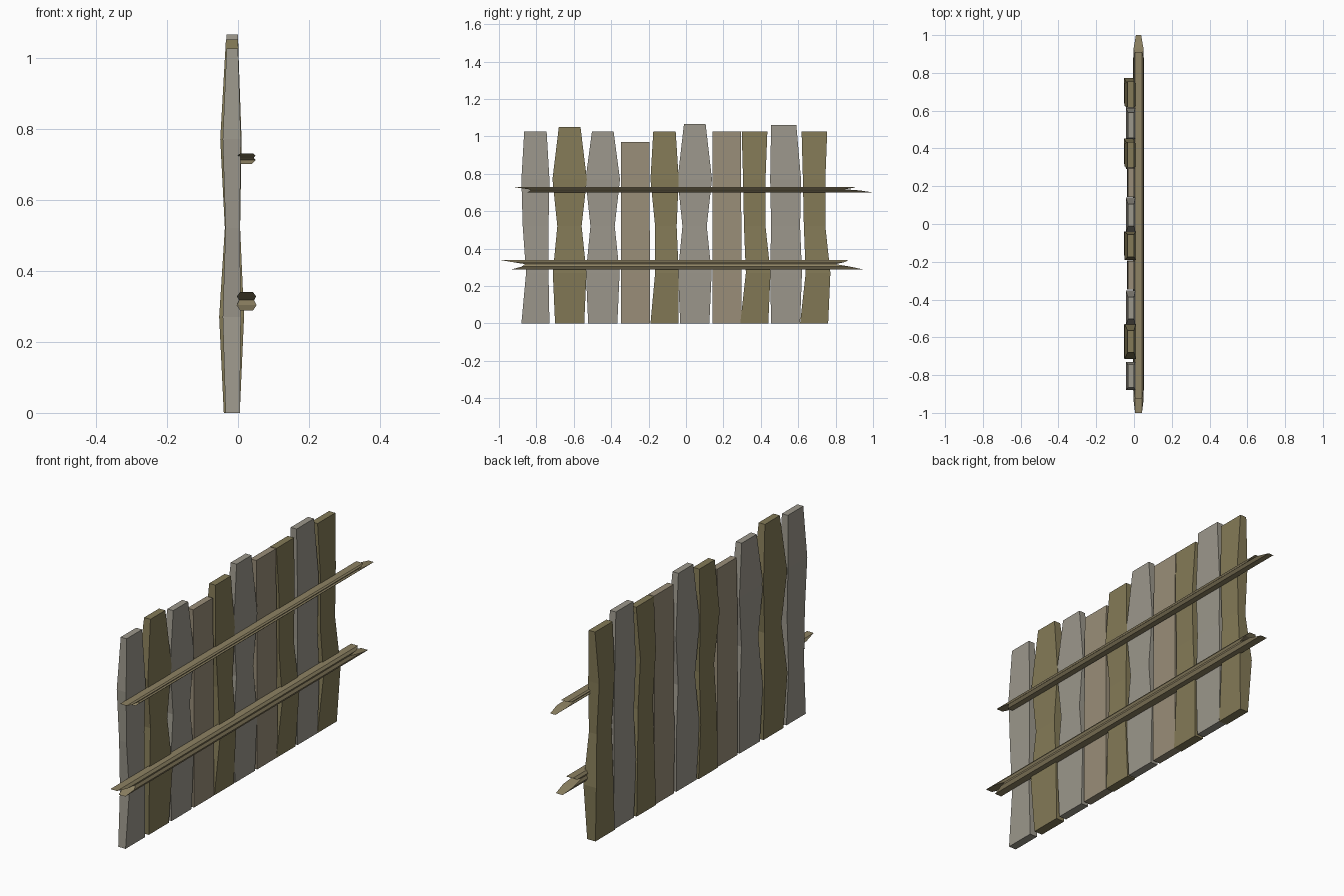
import bpy, bmesh

if "Cube" in bpy.data.objects:
    bpy.data.objects.remove(bpy.data.objects["Cube"])

def material(name, rgb):
    m = bpy.data.materials.new(name)
    m.diffuse_color = (*rgb, 1)
    m.use_nodes = True
    m.node_tree.nodes["Principled BSDF"].inputs["Base Color"].default_value = m.diffuse_color
    return m

MATS = {
    "grey": material("grey_wood", (0.33, 0.31, 0.26)),
    "brown": material("brown_wood", (0.23, 0.195, 0.095)),
    "tan": material("tan_wood", (0.32, 0.27, 0.19)),
    "rail": material("rail_wood", (0.27, 0.225, 0.125)),
}

def loft(name, rings, mat, cap):
    """Skin closed rings; cap(ring) gives the faces closing each end."""
    bm = bmesh.new()
    vr = [[bm.verts.new(p) for p in r] for r in rings]
    n = len(vr[0])
    for a, b in zip(vr, vr[1:]):
        for i in range(n):
            j = (i + 1) % n
            bm.faces.new((a[i], a[j], b[j], b[i]))
    for end in (vr[0], vr[-1]):
        for f in cap(end):
            bm.faces.new(f)
    bmesh.ops.recalc_face_normals(bm, faces=bm.faces[:])
    me = bpy.data.meshes.new(name)
    bm.to_mesh(me)
    bm.free()
    me.materials.append(MATS[mat])
    ob = bpy.data.objects.new(name, me)
    bpy.context.collection.objects.link(ob)

# Plank outlines: left and right y offsets at five heights
SHAPES = {
    "hourglass": ((-.078, -.09, -.066, -.092, -.058), (.078, .09, .064, .092, .058)),
    "straight": ((-.078,) * 5, (.078, .078, .076, .074, .074)),
    "curved": ((-.075, -.045, -.055, -.06, -.067), (.075, .087, .06, .06, .07)),
    "bent": ((-.075, -.05, -.05, -.075, -.06), (.075, .076, .065, .076, .06)),
    "slim": ((-.075, -.05, -.068, -.075, -.06), (.075, .07, .07, .075, .06)),
    "broad": ((-.075, -.08, -.075, -.08, -.075), (.08, .09, .08, .085, .06)),
}
# Plank thickness: back and front x at the same heights
DEPTHS = {
    "grey": ((-.035, -.043, -.035, -.043, -.032), (.005, .008, .005, .008, 0)),
    "tan": ((-.035, -.036, -.035, -.035, -.032), (.005, .005, .004, .003, 0)),
    "brown": ((-.04, -.053, -.037, -.05, -.034), (.005, .017, .006, .01, 0)),
}
PLANKS = [
    ("grey", "slim", -.805, 1.025), ("brown", "hourglass", -.622, 1.05),
    ("grey", "hourglass", -.445, 1.025), ("tan", "straight", -.27, .97),
    ("brown", "bent", -.115, 1.025), ("grey", "hourglass", .047, 1.065),
    ("tan", "straight", .22, 1.025), ("brown", "curved", .365, 1.025),
    ("grey", "broad", .53, 1.06), ("brown", "curved", .685, 1.025),
]
for k, (col, shape, cy, top) in enumerate(PLANKS, 1):
    (l, r), (b, f) = SHAPES[shape], DEPTHS[col]
    rings = [[(b[i], cy + l[i], z), (f[i], cy + l[i], z),
              (f[i], cy + r[i], z), (b[i], cy + r[i], z)]
             for i, z in enumerate((0, .27, .52, .77, top))]
    loft(f"plank_{k:02d}", rings, col, lambda e: [e])

def rail(name, levels):
    """Grooved rail; each level is (z, half width, left y, right y), top down."""
    cx = .024
    rings = []
    for side in (2, 3):
        rings.append([(cx + lv[1], lv[side], lv[0]) for lv in levels] +
                     [(cx - lv[1], lv[side], lv[0]) for lv in reversed(levels)])
    n = len(levels)
    # Swallow-tail ends closed level by level
    cap = lambda e: [(e[i], e[i + 1], e[-2 - i], e[-1 - i]) for i in range(n - 1)]
    loft(name, rings, "rail", cap)

rail("lower_rail", [(.34, .018, -1.0, .87), (.328, .027, -.93, .85),
                    (.317, .021, -.86, .80), (.303, .028, -.88, .88), (.288, .018, -.935, .95)])
rail("upper_rail", [(.73, .018, -.925, .91), (.724, .025, -.89, .89),
                    (.717, .02, -.84, .85), (.711, .026, -.83, .93), (.70, .014, -.85, 1.0)])
